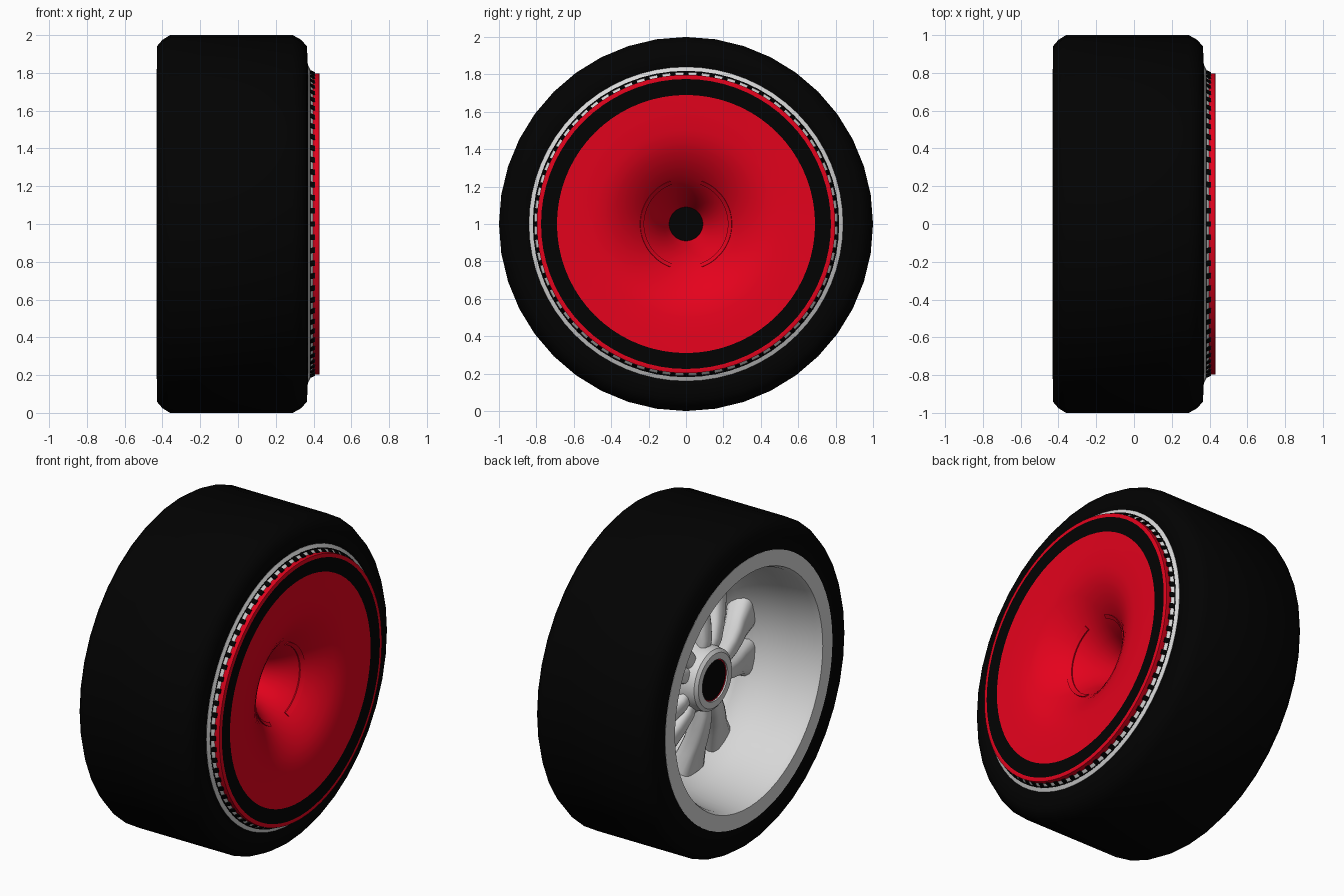
import bpy, bmesh, math

if "Cube" in bpy.data.objects:
    bpy.data.objects.remove(bpy.data.objects["Cube"])

def material(name, col):
    m = bpy.data.materials.new(name)
    m.diffuse_color = (*col, 1)
    m.use_nodes = True
    m.node_tree.nodes["Principled BSDF"].inputs["Base Color"].default_value = m.diffuse_color
    return m

BLACK = material("black rubber", (0.0006, 0.0006, 0.0006))
RED = material("red paint", (0.78, 0.0006, 0.012))
SILVER = material("silver metal", (0.68, 0.68, 0.68))

def finish(name, bm, mats, angle=35):
    """Turn a bmesh into a smooth-by-angle object."""
    bmesh.ops.recalc_face_normals(bm, faces=bm.faces)
    me = bpy.data.meshes.new(name)
    bm.to_mesh(me)
    bm.free()
    for m in mats:
        me.materials.append(m)
    for p in me.polygons:
        p.use_smooth = True
    me.set_sharp_from_angle(angle=math.radians(angle))
    ob = bpy.data.objects.new(name, me)
    bpy.context.collection.objects.link(ob)
    return ob

def point(x, r, a):
    return (x, r * math.cos(a), 1 + r * math.sin(a))

def lathe(name, profile, mats, segs=64, closed=True, span=None, rule=None, angle=35):
    """Revolve an (x, radius) profile about the axle; span gives a partial turn."""
    bm = bmesh.new()
    full = span is None
    a0, a1 = span or (0, 2 * math.pi)
    count = segs if full else segs + 1
    rings = [[bm.verts.new(point(x, r, a0 + (a1 - a0) * i / segs)) for x, r in profile]
             for i in range(count)]
    n = len(profile)
    for i in range(segs):
        p, q = rings[i], rings[(i + 1) % count]
        for j in range(n if closed else n - 1):
            k = (j + 1) % n
            f = bm.faces.new((p[j], p[k], q[k], q[j]))
            if rule:
                f.material_index = rule(j)
    if not full:
        bm.faces.new(rings[0])
        bm.faces.new(rings[-1])
    return finish(name, bm, mats, angle)

# tyre
lathe("tyre", [(-0.43, 0.82), (-0.43, 0.94), (-0.40, 0.975), (-0.36, 1.0),
               (0.29, 1.0), (0.335, 0.975), (0.365, 0.94), (0.37, 0.835),
               (0.34, 0.80), (-0.40, 0.80)], [BLACK], segs=40, angle=45)

# rim: flat rear flange, tapering barrel, inner step, hidden outer wall
lathe("rim_barrel", [(-0.432, 0.82), (-0.432, 0.725), (-0.40, 0.71), (-0.25, 0.69),
                     (-0.12, 0.665), (-0.03, 0.635), (0.03, 0.60), (0.07, 0.565),
                     (0.20, 0.55), (0.34, 0.62), (0.36, 0.79), (0.34, 0.81),
                     (-0.40, 0.81)], [SILVER])

# front rim lip with a dark groove inside it
lathe("rim_lip", [(0.35, 0.840), (0.371, 0.840), (0.382, 0.818),
                  (0.376, 0.816), (0.376, 0.79), (0.35, 0.79)], [SILVER])
lathe("lip_groove", [(0.372, 0.819), (0.3825, 0.819), (0.3825, 0.811), (0.372, 0.811)], [BLACK])
# sloping silver collar seen between the fins
lathe("rim_collar", [(0.37, 0.813), (0.381, 0.813), (0.398, 0.798), (0.398, 0.78), (0.37, 0.78)],
      [SILVER], segs=72)

# wheel cover: dished funnel with a painted black band
cover = [(0.365, 0.785), (0.397, 0.798), (0.430, 0.798), (0.432, 0.79), (0.432, 0.775), (0.428, 0.69),
         (0.425, 0.60), (0.419, 0.50), (0.407, 0.44), (0.388, 0.39), (0.36, 0.34),
         (0.325, 0.29), (0.275, 0.235), (0.23, 0.195), (0.17, 0.155), (0.10, 0.12),
         (0.02, 0.086),
         (0.02, 0.10), (0.16, 0.165), (0.26, 0.25), (0.34, 0.38), (0.365, 0.5)]
lathe("wheel_cover", cover, [RED, BLACK], segs=72, rule=lambda j: 1 if j == 4 else 0)

# curved ridges on either side of the funnel
for side, mid in (("right", 0), ("left", math.pi)):
    lathe("cover_ridge_" + side, [(0.255, 0.226), (0.271, 0.224), (0.292, 0.244), (0.278, 0.247)],
          [RED], segs=28, span=(mid - 1.22, mid + 1.22))

# ring of black fins around the edge of the cover
bm = bmesh.new()
FINS = 72
for i in range(FINS):
    a = 2 * math.pi * i / FINS
    w = math.pi / FINS * 0.40
    ends = []
    for s in (-w, w):
        ends.append([bm.verts.new(point(x, r, a + s)) for x, r in
                     ((0.374, 0.785), (0.374, 0.815), (0.388, 0.813), (0.408, 0.803), (0.408, 0.785))])
    bm.faces.new(ends[0])
    bm.faces.new(ends[1])
    for j in range(5):
        k = (j + 1) % 5
        bm.faces.new((ends[0][j], ends[0][k], ends[1][k], ends[1][j]))
finish("cover_fins", bm, [BLACK])

# hub and its bore
lathe("hub", [(-0.20, 0.125), (-0.20, 0.165), (-0.185, 0.185), (-0.12, 0.195),
              (-0.08, 0.225), (0.06, 0.23), (0.08, 0.125)], [SILVER], segs=48)
lathe("bore_ring", [(-0.19, 0.127), (-0.19, 0.12), (0.02, 0.12), (0.02, 0.127)], [RED], segs=48)
lathe("bore_plug", [(-0.187, 0.0005), (-0.187, 0.121), (0.03, 0.121), (0.03, 0.0005)],
      [BLACK], segs=48, closed=False)

def spoke(name, centre, offset):
    """Rounded section lofted from hub to barrel."""
    # radius, x, half width, half depth
    stations = [(0.15, -0.08, 0.048, 0.06), (0.23, -0.09, 0.052, 0.06), (0.32, -0.075, 0.058, 0.06),
                (0.41, -0.045, 0.066, 0.065), (0.49, -0.01, 0.08, 0.07), (0.63, 0.05, 0.12, 0.09)]
    n = 16
    bm = bmesh.new()
    loops = []
    ca, sa = math.cos(centre + offset), math.sin(centre + offset)
    for r, x, half, depth in stations:
        ring = []
        for i in range(n):
            t = 2 * math.pi * i / n
            u = half * math.copysign(abs(math.cos(t)) ** 0.7, math.cos(t))
            v = depth * math.copysign(abs(math.sin(t)) ** 0.7, math.sin(t))
            ring.append(bm.verts.new((x + v, r * ca - u * sa, 1 + r * sa + u * ca)))
        loops.append(ring)
    for p, q in zip(loops, loops[1:]):
        for i in range(n):
            k = (i + 1) % n
            bm.faces.new((p[i], p[k], q[k], q[i]))
    bm.faces.new(loops[0])
    bm.faces.new(loops[-1])
    finish(name, bm, [SILVER], 50)

# five pairs of spokes (angles measured from +y)
for i in range(5):
    for tag, off in (("a", -13), ("b", 13)):
        spoke("spoke_%d%s" % (i + 1, tag), math.radians(180 + 72 * i), math.radians(off))
